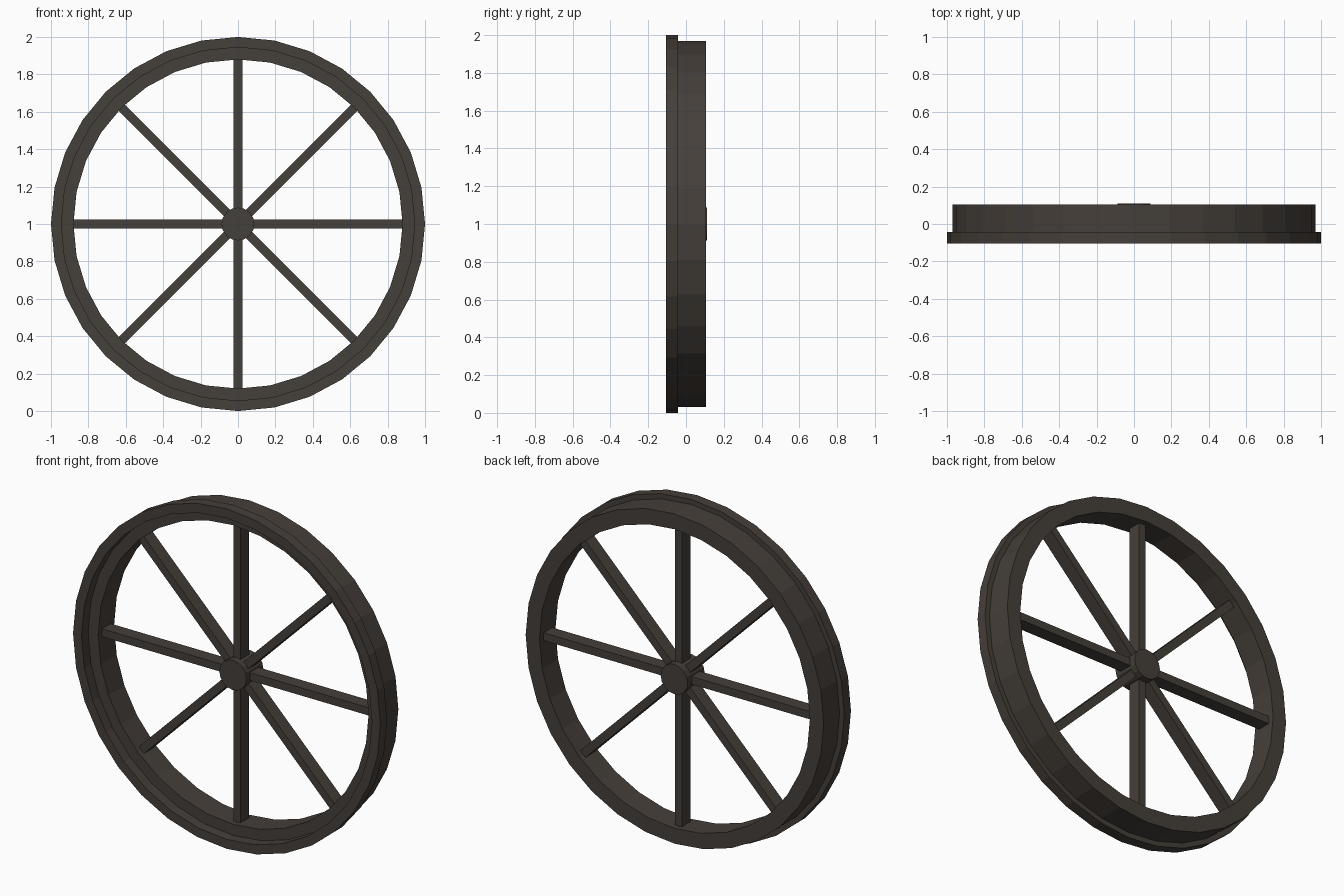
import bpy
import bmesh
from math import cos, sin, pi
from mathutils import Matrix

cube = bpy.data.objects.get("Cube")
if cube:
    bpy.data.objects.remove(cube, do_unlink=True)

iron = bpy.data.materials.new("dark_iron")
iron.use_nodes = True
colour = (0.06, 0.05, 0.042, 1)
iron.diffuse_color = colour
iron.node_tree.nodes["Principled BSDF"].inputs["Base Color"].default_value = colour

AXLE_HEIGHT = 1.0
SIDES = 32


def add_object(name, bm):
    """Turn a bmesh into a flat-shaded object centred on the axle."""
    bmesh.ops.recalc_face_normals(bm, faces=bm.faces)
    mesh = bpy.data.meshes.new(name)
    bm.to_mesh(mesh)
    bm.free()
    mesh.materials.append(iron)
    obj = bpy.data.objects.new(name, mesh)
    obj.location.z = AXLE_HEIGHT
    bpy.context.collection.objects.link(obj)
    return obj


def lathe(name, profile, sides):
    """Revolve a closed (radius, y) profile around the axle."""
    bm = bmesh.new()
    rings = []
    for i in range(sides):
        a = 2 * pi * i / sides
        rings.append([bm.verts.new((r * cos(a), y, r * sin(a))) for r, y in profile])
    n = len(profile)
    for i in range(sides):
        here, there = rings[i], rings[(i + 1) % sides]
        for j in range(n):
            k = (j + 1) % n
            bm.faces.new((here[j], here[k], there[k], there[j]))
    return add_object(name, bm)


# Rim: wide tread with a raised flange around the front
lathe("rim", [(0.945, -0.105), (1.0, -0.105), (1.0, -0.043), (0.97, -0.043),
              (0.97, 0.105), (0.88, 0.105), (0.88, -0.043), (0.945, -0.043)], SIDES)

# Hub: short solid cylinder along the axle
bm = bmesh.new()
bmesh.ops.create_cone(bm, cap_ends=True, segments=16, radius1=0.088, radius2=0.088,
                      depth=0.158, matrix=Matrix.Translation((0, 0.031, 0))
                      @ Matrix.Rotation(pi / 2, 4, "X"))
add_object("hub", bm)

# Spokes: eight bars from the hub to the rim
INNER, OUTER = 0.04, 0.885
for i in range(8):
    bm = bmesh.new()
    bmesh.ops.create_cube(bm, size=1, matrix=Matrix.Translation(((INNER + OUTER) / 2, 0.03, 0))
                          @ Matrix.Diagonal((OUTER - INNER, 0.08, 0.046, 1)))
    spoke = add_object(f"spoke_{i + 1}", bm)
    spoke.rotation_euler.y = -i * pi / 4
